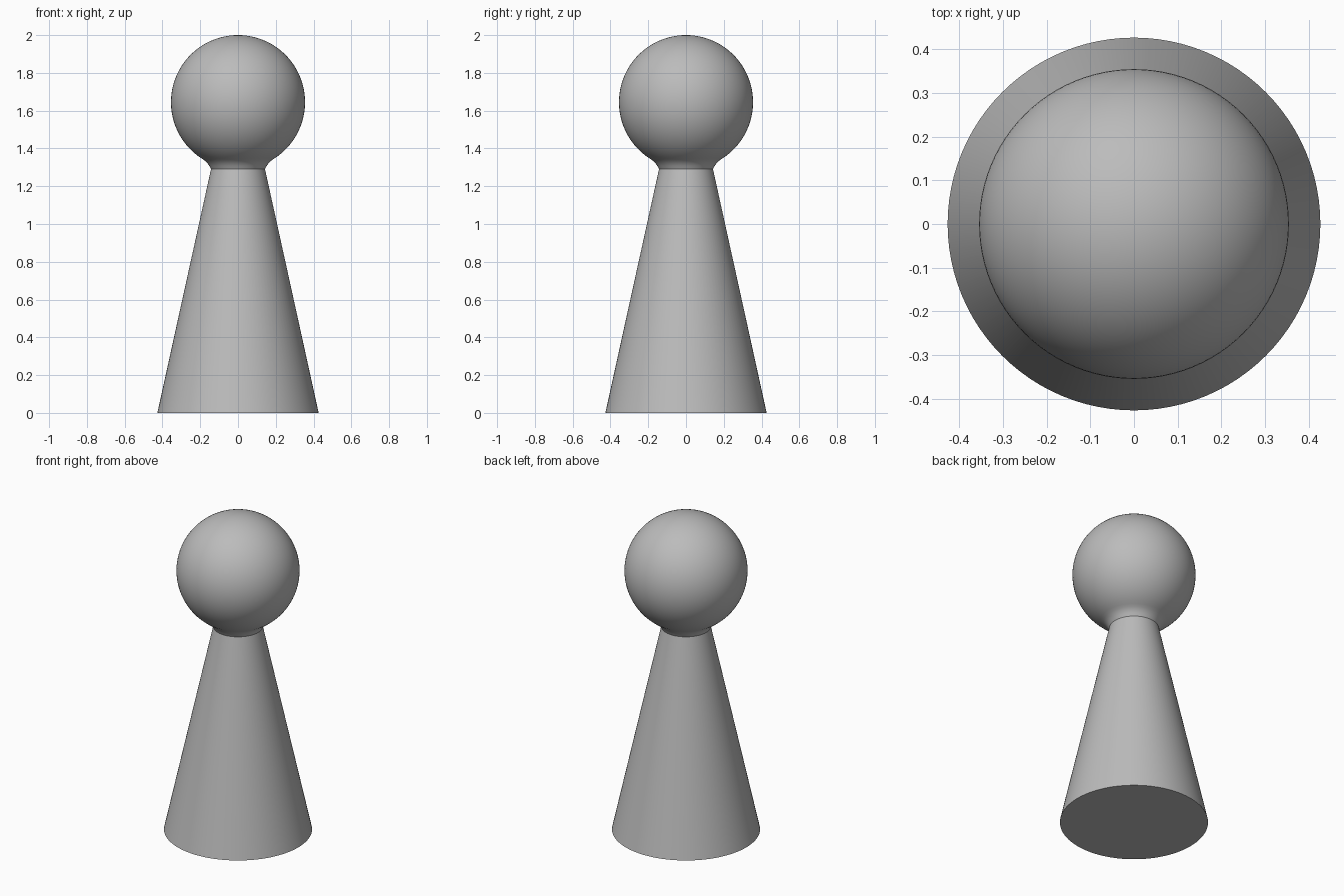
import bpy
import math

SEGMENTS = 96
HEAD_RADIUS = 0.355
HEAD_CENTRE = 2 - HEAD_RADIUS

cube = bpy.data.objects.get("Cube")
if cube:
    bpy.data.objects.remove(cube, do_unlink=True)

grey = bpy.data.materials.new("plain grey")
grey.use_nodes = True
colour = (0.5, 0.5, 0.5, 1)
grey.diffuse_color = colour
grey.node_tree.nodes["Principled BSDF"].inputs["Base Color"].default_value = colour


def lathe(name, profile):
    """Spin a (radius, height) profile round z; radius 0 closes an end."""
    verts, rings, faces = [], [], []
    for r, z in profile:
        count = SEGMENTS if r > 0 else 1
        start = len(verts)
        for i in range(count):
            a = math.tau * i / SEGMENTS
            verts.append((r * math.cos(a), r * math.sin(a), z))
        rings.append([start + i % count for i in range(SEGMENTS)])
    for low, high in zip(rings, rings[1:]):
        for i in range(SEGMENTS):
            j = (i + 1) % SEGMENTS
            corners = (low[i], low[j], high[j], high[i])
            faces.append(tuple(dict.fromkeys(corners)))
    mesh = bpy.data.meshes.new(name)
    mesh.from_pydata(verts, [], faces)
    mesh.materials.append(grey)
    obj = bpy.data.objects.new(name, mesh)
    bpy.context.collection.objects.link(obj)
    bpy.ops.object.select_all(action="DESELECT")
    obj.select_set(True)
    bpy.context.view_layer.objects.active = obj
    bpy.ops.object.shade_smooth_by_angle(angle=math.radians(30))
    return obj


# Pawn: flat base, tapered body, flared neck and ball head in one skin
base_and_body = [(0, 0), (0.427, 0), (0.143, 1.29)]
neck = [(0.152, 1.308), (0.162, 1.322), (0.175, 1.335)]
start = math.radians(-57.6)
steps = 40
head = []
for i in range(steps):
    a = start + (math.pi / 2 - start) * i / steps
    head.append((HEAD_RADIUS * math.cos(a), HEAD_CENTRE + HEAD_RADIUS * math.sin(a)))
lathe("pawn", base_and_body + neck + head + [(0, 2)])
